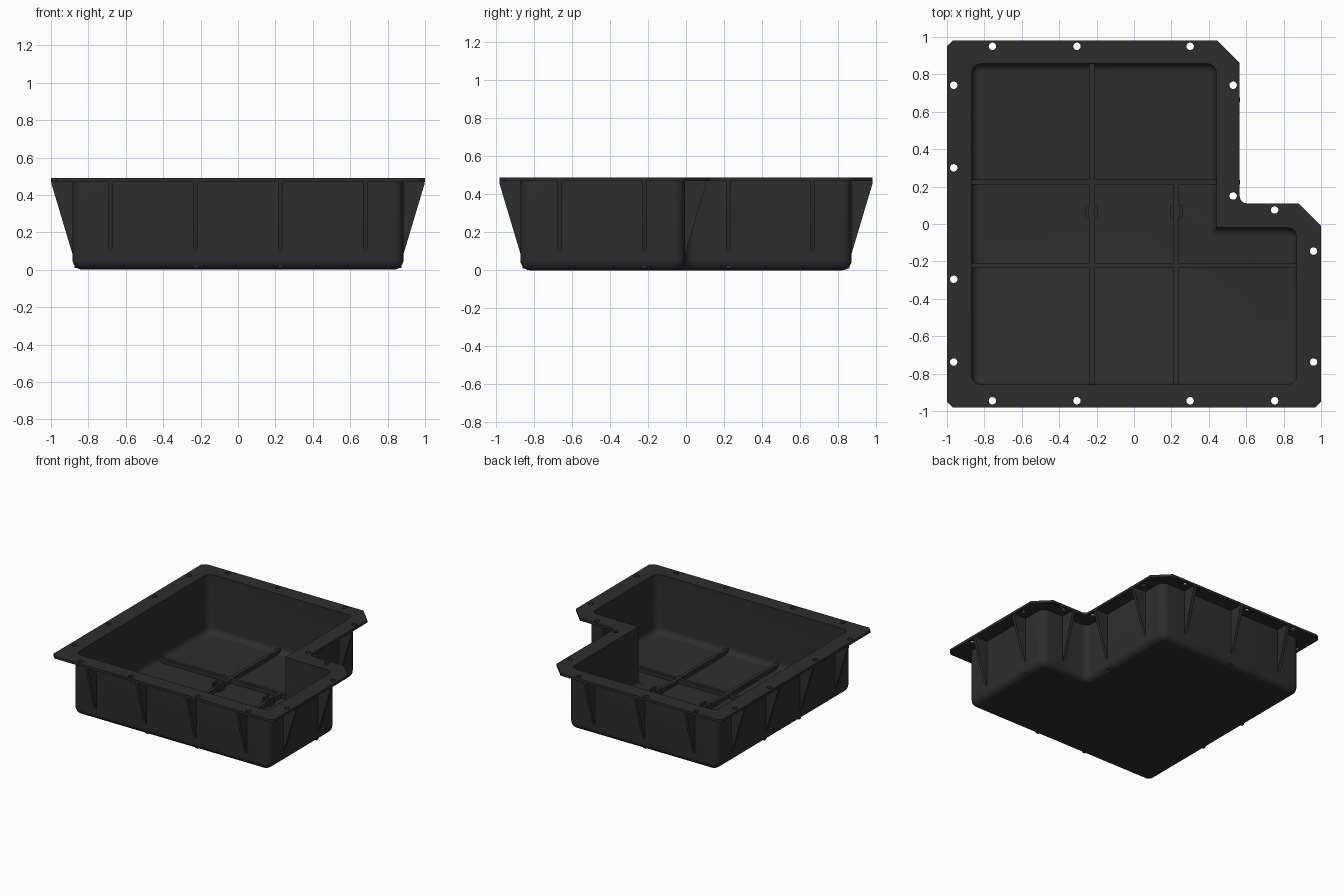
import bpy, bmesh, math
from mathutils import Vector, Matrix

if "Cube" in bpy.data.objects:
    bpy.data.objects.remove(bpy.data.objects["Cube"])

black = bpy.data.materials.new("matte_black_plastic")
black.diffuse_color = (0.027, 0.027, 0.027, 1)
black.use_nodes = True
black.node_tree.nodes["Principled BSDF"].inputs["Base Color"].default_value = black.diffuse_color


def finish(obj, angle=35):
    obj.data.materials.clear()
    obj.data.materials.append(black)
    bpy.ops.object.select_all(action='DESELECT')
    obj.select_set(True)
    bpy.context.view_layer.objects.active = obj
    bpy.ops.object.shade_smooth_by_angle(angle=math.radians(angle))


def from_bmesh(name, bm):
    bmesh.ops.recalc_face_normals(bm, faces=bm.faces)
    me = bpy.data.meshes.new(name)
    bm.to_mesh(me)
    bm.free()
    obj = bpy.data.objects.new(name, me)
    bpy.context.collection.objects.link(obj)
    return obj


def l_outline(d, r, rr, seg=7):
    """L-shaped plan inset by d; r rounds the convex corners, rr the inner one."""
    a, b, m, n = 0.885 - d, 0.872 - d, 0.455 - d, -0.005 - d
    corners = [(-a, -b), (a, -b), (a, n), (m, n), (m, b), (-a, b)]
    pts = []
    for i, c in enumerate(corners):
        p = Vector(c)
        u = (Vector(corners[i - 1]) - p).normalized()
        v = (Vector(corners[(i + 1) % 6]) - p).normalized()
        rad = max(rr if i == 3 else r, 0.003)
        for k in range(seg + 1):
            t = math.pi / 2 * k / seg
            pts.append(p + rad * (u + v - v * math.cos(t) - u * math.sin(t)))
    return pts


def skin(bm, base, r, rr, fillet, z0, z1):
    """Wall that rises from a capped floor through a rounded bottom edge."""
    levels = []
    for k in range(7):
        t = math.pi / 2 * k / 6
        levels.append((fillet * (1 - math.sin(t)), z0 + fillet * (1 - math.cos(t))))
    levels.append((0, z1))
    loops = [[bm.verts.new((p.x, p.y, z)) for p in l_outline(base + d, r - d, rr + d)]
             for d, z in levels]
    bm.faces.new(loops[0])
    for lo, hi in zip(loops, loops[1:]):
        for i in range(len(lo)):
            j = (i + 1) % len(lo)
            bm.faces.new((lo[i], lo[j], hi[j], hi[i]))
    return loops[-1]


# Tray body: outer and inner skins joined at the rim
bm = bmesh.new()
outer = skin(bm, 0, 0.06, 0.05, 0.055, 0.0, 0.472)
inner = skin(bm, 0.015, 0.05, 0.003, 0.045, 0.015, 0.472)
for i in range(len(outer)):
    j = (i + 1) % len(outer)
    bm.faces.new((outer[i], outer[j], inner[j], inner[i]))
finish(from_bmesh("tray_body", bm))

# Flange: flat plate with the cavity opening and bolt holes
fillet_c, fillet_r = Vector((0.605, 0.150)), 0.04
notch = [fillet_c + fillet_r * Vector((math.cos(t), math.sin(t)))
         for t in [math.pi * (1.5 - 0.5 * k / 6) for k in range(7)]]
plate = [(-1, -0.95), (-0.968, -0.982), (0.968, -0.982), (1, -0.95), (1, -0.01),
         (0.88, 0.11), *notch, (0.565, 0.862), (0.445, 0.982), (-0.968, 0.982), (-1, 0.95)]
holes = [(x, -0.945) for x in (-0.757, -0.305, 0.30, 0.752)]
holes += [(x, 0.95) for x in (-0.757, -0.305, 0.30)]
holes += [(-0.964, y) for y in (-0.738, -0.295, 0.30, 0.742)]
holes += [(0.53, 0.742), (0.53, 0.15), (0.752, 0.075), (0.96, -0.145), (0.96, -0.738)]
splines = [plate, l_outline(0.015, 0.05, 0.003)]
for x, y in holes:
    splines.append([(x + 0.02 * math.cos(math.tau * k / 20), y + 0.02 * math.sin(math.tau * k / 20))
                    for k in range(20)])
cu = bpy.data.curves.new("flange", 'CURVE')
cu.dimensions, cu.fill_mode, cu.extrude = '2D', 'BOTH', 0.01
for pts in splines:
    s = cu.splines.new('POLY')
    s.points.add(len(pts) - 1)
    for q, p in zip(s.points, pts):
        q.co = (p[0], p[1], 0, 1)
    s.use_cyclic_u = True
flange = bpy.data.objects.new("flange", cu)
flange.location.z = 0.48
bpy.context.collection.objects.link(flange)
bpy.ops.object.select_all(action='DESELECT')
flange.select_set(True)
bpy.context.view_layer.objects.active = flange
bpy.ops.object.convert(target='MESH')
finish(bpy.context.view_layer.objects.active)


# Outer gussets: triangular webs between the walls and the flange
def gusset(bm, x, y, angle):
    mat = Matrix.Translation((x, y, 0)) @ Matrix.Rotation(math.radians(angle), 4, 'Z')
    prof = [(-0.006, 0.09), (0.002, 0.09), (0.111, 0.455), (0.111, 0.472), (-0.006, 0.472)]
    sides = [[bm.verts.new(mat @ Vector((px, w, pz))) for px, pz in prof]
             for w in (-0.012, 0.012)]
    bm.faces.new(sides[0])
    bm.faces.new(sides[1][::-1])
    for i in range(5):
        j = (i + 1) % 5
        bm.faces.new((sides[0][i], sides[1][i], sides[1][j], sides[0][j]))


bm = bmesh.new()
for x in (-0.68, -0.228, 0.225, 0.68):
    gusset(bm, x, -0.87, -90)
    gusset(bm, x, -0.005 if x > 0.5 else 0.87, 90)
for y in (-0.668, -0.22, 0.222, 0.665):
    gusset(bm, -0.885, y, 180)
    gusset(bm, 0.885 if y < 0 else 0.455, y, 0)
finish(from_bmesh("outer_gussets", bm))


# Floor ribs and small raised brackets
def box(bm, x0, x1, y0, y1, z0, z1):
    mat = Matrix.Translation(((x0 + x1) / 2, (y0 + y1) / 2, (z0 + z1) / 2))
    bmesh.ops.create_cube(bm, size=1, matrix=mat @ Matrix.Diagonal((x1 - x0, y1 - y0, z1 - z0, 1)))


bm = bmesh.new()
top = 0.05
box(bm, -0.875, 0.445, 0.211, 0.237, 0.01, top)
box(bm, -0.875, 0.875, -0.235, -0.209, 0.01, top)
box(bm, -0.24, -0.212, -0.86, 0.86, 0.01, top - 0.0005)
box(bm, 0.212, 0.24, -0.86, 0.22, 0.01, top - 0.0005)
finish(from_bmesh("floor_ribs", bm))

bm = bmesh.new()
for x in (-0.227, 0.227):
    box(bm, x - 0.033, x + 0.033, 0.035, 0.10, 0.01, top + 0.006)
    for s in (-1, 1):
        c = x + s * 0.025
        box(bm, c - 0.008, c + 0.008, 0.035, 0.10, 0.04, top + 0.025)
finish(from_bmesh("rib_brackets", bm))
